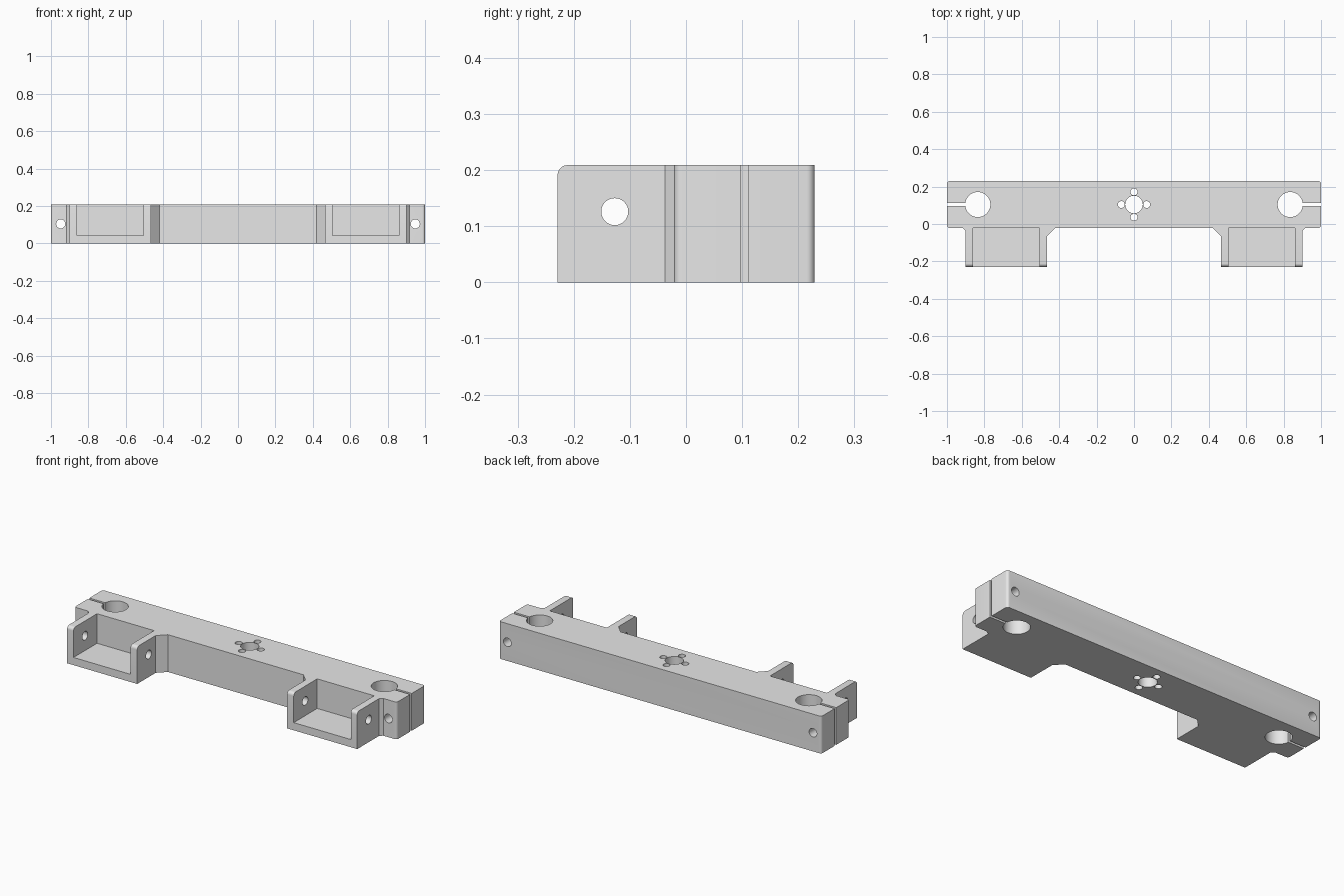
import bpy
import bmesh
from math import pi, sin, cos
from mathutils import Matrix, Vector

cube = bpy.data.objects.get("Cube")
if cube:
    bpy.data.objects.remove(cube, do_unlink=True)

HEIGHT = 0.209
BACK, FACE, FRONT = 0.229, -0.021, -0.229   # bar back, bar front, bracket front
MID = (BACK + FACE) / 2                     # centre line of the bar

grey = bpy.data.materials.new("plain_grey")
grey.use_nodes = True
grey.diffuse_color = (0.8, 0.8, 0.8, 1)
grey.node_tree.nodes["Principled BSDF"].inputs["Base Color"].default_value = grey.diffuse_color


def make_object(name, bm):
    bmesh.ops.recalc_face_normals(bm, faces=bm.faces)
    mesh = bpy.data.meshes.new(name)
    bm.to_mesh(mesh)
    bm.free()
    mesh.materials.append(grey)
    obj = bpy.data.objects.new(name, mesh)
    bpy.context.collection.objects.link(obj)
    return obj


def box(name, low, high):
    low, high = Vector(low), Vector(high)
    bm = bmesh.new()
    place = Matrix.Translation((low + high) / 2) @ Matrix.Diagonal((*(high - low), 1))
    bmesh.ops.create_cube(bm, size=1, matrix=place)
    return make_object(name, bm)


def rod(name, centre, radius, length, axis="Z", sides=48):
    turn = {"X": Matrix.Rotation(pi / 2, 4, "Y"),
            "Y": Matrix.Rotation(pi / 2, 4, "X"),
            "Z": Matrix.Identity(4)}[axis]
    bm = bmesh.new()
    bmesh.ops.create_cone(bm, cap_ends=True, segments=sides, radius1=radius, radius2=radius,
                          depth=length, matrix=Matrix.Translation(centre) @ turn)
    return make_object(name, bm)


def round_edges(bm, test, radius):
    edges = [e for e in bm.edges if test(e.verts[0].co, e.verts[1].co)]
    bmesh.ops.bevel(bm, geom=edges, offset=radius, segments=6, profile=0.5, affect="EDGES")


# Bar with two bracket blocks: mirrored outline, extruded upward
half = [(0.42, FACE), (0.465, FACE - 0.045), (0.465, FRONT), (0.9, FRONT),
        (0.9, FACE - 0.016), (0.916, FACE), (1, FACE), (1, BACK)]
outline = half + [(-x, y) for x, y in reversed(half)]
bm = bmesh.new()
base = bm.faces.new([bm.verts.new((x, y, 0)) for x, y in outline])
top = bmesh.ops.extrude_face_region(bm, geom=[base], use_keep_orig=True)
bmesh.ops.translate(bm, vec=(0, 0, HEIGHT),
                    verts=[g for g in top["geom"] if isinstance(g, bmesh.types.BMVert)])

# Rounded bar ends and rounded upper front of the brackets
round_edges(bm, lambda a, b: abs(a.x) > 0.99 and abs(a.x - b.x) < 0.001
            and abs(a.y - b.y) < 0.001, 0.014)
round_edges(bm, lambda a, b: all(p.y < FRONT + 0.001 and p.z > HEIGHT - 0.001
                                 for p in (a, b)), 0.018)
bar = make_object("mounting_bar", bm)

# Cutters for both ends: pocket, clamp bore, clamp slit and clamp screw hole
cutters = []
for side in (-1, 1):
    x1, x2 = sorted((side * 0.506, side * 0.86))
    cutters.append(box("pocket_cutter", (x1, FRONT - 0.1, 0.043), (x2, FACE, HEIGHT + 0.1)))
    cutters.append(rod("bore_cutter", (side * 0.835, MID, HEIGHT / 2), 0.067, 0.5, sides=64))
    x1, x2 = sorted((side * 0.85, side * 1.1))
    cutters.append(box("slit_cutter", (x1, MID - 0.007, -0.1), (x2, MID + 0.007, HEIGHT + 0.1)))
    cutters.append(rod("screw_cutter", (side * 0.948, MID, HEIGHT / 2), 0.024, 0.6, "Y"))

# Pivot hole through all bracket arms
cutters.append(rod("pivot_cutter", (0, -0.127, 0.126), 0.024, 2.2, "X"))

# Centre hole ringed by four small holes
cutters.append(rod("centre_cutter", (0, MID, HEIGHT / 2), 0.047, 0.5))
for i in range(4):
    a = i * pi / 2
    cutters.append(rod("ring_cutter", (0.068 * cos(a), MID + 0.068 * sin(a), HEIGHT / 2),
                       0.0185, 0.5, sides=32))

# Cut everything, then drop the cutters
bpy.ops.object.select_all(action="DESELECT")
bar.select_set(True)
bpy.context.view_layer.objects.active = bar
for cutter in cutters:
    cutter.hide_render = True
    mod = bar.modifiers.new("cut", "BOOLEAN")
    mod.operation = "DIFFERENCE"
    mod.solver = "EXACT"
    mod.object = cutter
    bpy.ops.object.modifier_apply(modifier=mod.name)
    bpy.data.objects.remove(cutter, do_unlink=True)

bpy.ops.object.shade_smooth_by_angle(angle=pi / 6)
